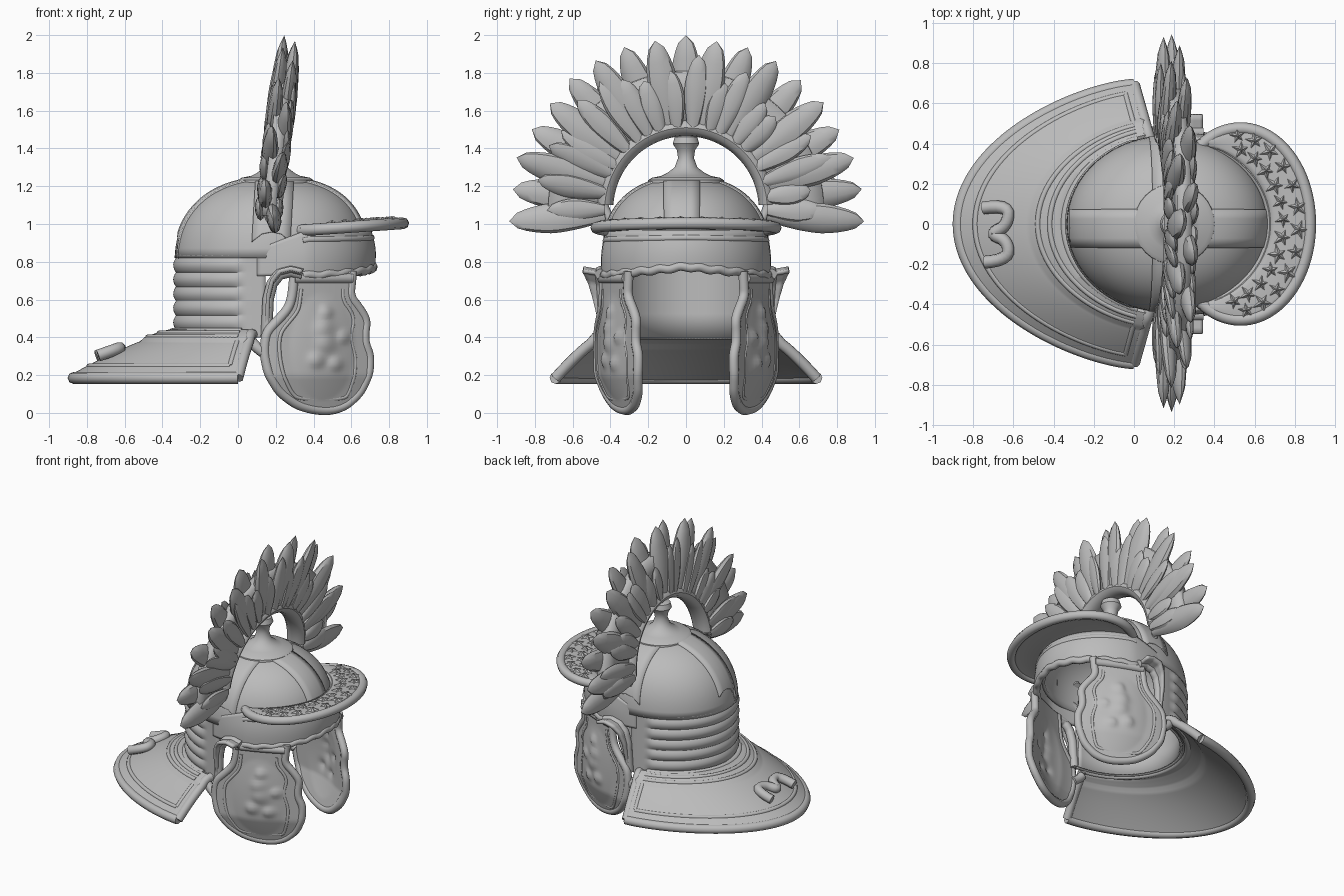
import bpy, bmesh, random
from math import sin, cos, pi, radians, sqrt, exp
from mathutils import Vector

random.seed(4)
if "Cube" in bpy.data.objects:
    bpy.data.objects.remove(bpy.data.objects["Cube"])

metal = bpy.data.materials.new("plain grey")
metal.use_nodes = True
GREY = (0.5, 0.5, 0.5, 1)
metal.diffuse_color = GREY
metal.node_tree.nodes["Principled BSDF"].inputs["Base Color"].default_value = GREY

CX, A, B = 0.17, 0.495, 0.43      # bowl centre and half axes
ROUND = 2.35                      # fullness of the bowl


def finish(ob, angle=40):
    ob.data.materials.clear()
    ob.data.materials.append(metal)
    bpy.ops.object.select_all(action="DESELECT")
    ob.select_set(True)
    bpy.context.view_layer.objects.active = ob
    bpy.ops.object.shade_smooth_by_angle(angle=radians(angle))
    return ob


def from_bmesh(name, bm, thick=0, angle=40):
    bmesh.ops.remove_doubles(bm, verts=bm.verts, dist=0.0002)
    bmesh.ops.recalc_face_normals(bm, faces=bm.faces)
    me = bpy.data.meshes.new(name)
    bm.to_mesh(me)
    bm.free()
    ob = bpy.data.objects.new(name, me)
    bpy.context.collection.objects.link(ob)
    if thick:
        mod = ob.modifiers.new("thickness", "SOLIDIFY")
        mod.thickness, mod.offset = thick, 0
    return finish(ob, angle)


def add_grid(bm, fn, nu, nv):
    rows = [[bm.verts.new(fn(i / nu, j / nv)) for j in range(nv + 1)] for i in range(nu + 1)]
    for a, b in zip(rows, rows[1:]):
        for j in range(nv):
            bm.faces.new((a[j], b[j], b[j + 1], a[j + 1]))


def sheet(name, fn, nu, nv, thick=0):
    bm = bmesh.new()
    add_grid(bm, fn, nu, nv)
    return from_bmesh(name, bm, thick)


def tube(name, pts, r, smooth=False):
    cu = bpy.data.curves.new(name, "CURVE")
    cu.dimensions, cu.bevel_depth, cu.bevel_resolution = "3D", r, 2
    cu.use_fill_caps = True
    sp = cu.splines.new("NURBS" if smooth else "POLY")
    sp.points.add(len(pts) - 1)
    for p, co in zip(sp.points, pts):
        p.co = (*co, 1)
    if smooth:
        sp.order_u, sp.use_endpoint_u, sp.resolution_u = 3, True, 5
    ob = bpy.data.objects.new(name, cu)
    bpy.context.collection.objects.link(ob)
    bpy.ops.object.select_all(action="DESELECT")
    ob.select_set(True)
    bpy.context.view_layer.objects.active = ob
    bpy.ops.object.convert(target="MESH")
    return finish(bpy.context.object, 60)


def path(fn, n=40):
    return [fn(i / n) for i in range(n + 1)]


def lerp_table(table, z):
    for (z0, x0), (z1, x1) in zip(table, table[1:]):
        if z <= z1:
            return x0 + (x1 - x0) * (z - z0) / (z1 - z0)
    return table[-1][1]


def ring(deg, z, grow=0):
    t = radians(deg)
    return Vector((CX + (A + grow) * cos(t), (B + grow) * sin(t), z))


# bowl and its crossed straps
def on_bowl(px, py, lift=0):
    rho = min(1, sqrt(px * px + py * py))
    h = (1 - rho ** ROUND) ** (1 / ROUND)
    return Vector((CX + (A + lift) * px + 0.025 * h, (B + lift) * py, 0.82 + (0.415 + lift) * h))

def bowl(u, v):
    return on_bowl(sin(v * pi / 2) * cos(u * 2 * pi), sin(v * pi / 2) * sin(u * 2 * pi))

sheet("bowl", bowl, 64, 20, 0.022)
sheet("long_strap", lambda u, v: on_bowl(0.97 * sin((u - .5) * pi), (v - .5) * 0.44 * (1 - .1 * abs(u - .5)) - 0.05, .011),
      40, 4, 0.016)
sheet("cross_strap", lambda u, v: on_bowl((v - .5) * 0.4, 0.97 * sin((u - .5) * pi), .011), 40, 4, 0.016)

# finial turned on a lathe
knob = [(0.205, 1.2), (0.2, 1.232), (0.18, 1.245), (0.13, 1.255), (0.1, 1.27), (0.06, 1.3), (0.042, 1.35),
        (0.048, 1.39), (0.07, 1.425), (0.06, 1.46), (0, 1.48)]
sheet("finial", lambda u, v: Vector((0.2 + knob[round(v * 10)][0] * cos(u * 2 * pi),
      knob[round(v * 10)][0] * sin(u * 2 * pi), knob[round(v * 10)][1])), 32, 10)

# ribbed back wall with a smooth lining
def wall(u, v):
    deg, z = 93 + 174 * u, 0.4 + 0.47 * v
    fade = min(1, max(0, (0.03 - ring(deg, z).x) / 0.04))
    rib = abs(sin(pi * (z - 0.44) / 0.076)) if 0.44 < z < 0.82 else 0
    return ring(deg, z, -0.008 + 0.016 * fade * rib)

sheet("back_wall", wall, 64, 60, 0.02)
sheet("wall_lining", lambda u, v: ring(93 + 174 * u, 0.4 + 0.5 * v, -0.03), 48, 4, 0.012)
tube("wall_top_bead", path(lambda u: ring(100 + 160 * u, 0.835, -0.006)), 0.016)

# brow band with its beads, sinking into the wall at both ends
def band(u, v):
    deg = -98 + 196 * u
    z0 = 0.775 - 0.05 * abs(sin(radians(deg)))
    ends = min(1, (98 - abs(deg)) / 30)
    swell = 0.023 + 0.027 * abs(cos(radians(deg))) - 0.02 * v + 0.012 * sin(v * pi)
    return ring(deg, z0 + (0.965 - 0.1 * (1 - ends) - z0) * v, swell * ends - 0.006 * (1 - ends))

sheet("brow_band", band, 64, 10, 0.022)
tube("brow_bead", path(lambda u: band(0.14 + 0.72 * u, 0) + Vector((0, 0, 0.005 * sin(u * 70))), 90), 0.024)
tube("brow_upper_bead", path(lambda u: band(0.14 + 0.72 * u, 0.8)), 0.018)

# front peak
def peak(u, v):
    i, o = radians(-72 + 144 * u), radians(-125 + 250 * u)
    p = Vector((CX + 0.505 * cos(i), B * sin(i), 0)).lerp(Vector((0.53 + 0.345 * cos(o), 0.475 * sin(o), 0)), v)
    p.z = 0.965 + 0.07 * (p.x - 0.32) + 0.008 * sin(pi * v)
    return p

sheet("peak", peak, 48, 6, 0.038)
tube("peak_rim", path(lambda u: peak(u, 1), 60), 0.031)
tube("peak_inner_bead", path(lambda u: peak(u, 0.02)), 0.02)

# star ornaments scattered over the peak
bm = bmesh.new()
for k in range(24):
    c = peak(0.14 + 0.72 * k / 23, 0.35 + 0.38 * (k % 2)) + Vector((0, 0, 0.016))
    turn, size = random.random() * 6, random.uniform(0.045, 0.06)
    rim = [bm.verts.new(c + Vector((cos(turn + j * pi / 5), sin(turn + j * pi / 5), 0)) * size * (1 if j % 2 else .4))
           for j in range(10)]
    tip = bm.verts.new(c + Vector((0, 0, 0.02)))
    for j in range(10):
        bm.faces.new((rim[j], rim[(j + 1) % 10], tip))
from_bmesh("peak_stars", bm, angle=10)

# flared neck guard, stepped near the wall
def guard(u, v):
    t, i = radians(90 + 180 * u), 101 + 158 * u
    outer = Vector((-0.87 * abs(cos(t)) ** 1.35, 0.69 * sin(t), 0))
    p = ring(i, 0).lerp(outer, v)
    p.z = 0.415 - 0.23 * v ** 1.3 + (0.012 if 0.05 < v < 0.3 else 0)
    return p

sheet("neck_guard", guard, 72, 24, 0.045)
tube("guard_rim", path(lambda u: guard(u, 1), 72), 0.032)
for k, (v, r) in enumerate([(0.04, 0.02), (0.17, 0.014), (0.28, 0.014), (0.85, 0.015)]):
    tube(f"guard_ridge_{k}", path(lambda u: guard(0.04 + 0.92 * u, v) + Vector((0, 0, 0.018)), 60), r)
for s, u in (("left", 0), ("right", 1)):
    tube(f"{s}_guard_end_rim", path(lambda v: guard(u, v), 10), 0.03)
    tube(f"{s}_guard_end_ridge", path(lambda v: guard(abs(u - 0.04), 0.3 + 0.55 * v) + Vector((0, 0, 0.018)), 10), 0.015)

# small carrying loop resting on the guard
loop = [(-.75, .08), (-.62, .1), (-.63, -.01), (-.72, -.05), (-.63, -.08), (-.62, -.18), (-.74, -.19)]
tube("carry_loop", [(x, y, 0.335 + 0.35 * (x + 0.65)) for x, y in loop], 0.032, smooth=True)

# cheek guards and ear arches
back = [(.015, .42), (.04, .32), (.1, .23), (.2, .165), (.3, .14), (.42, .145), (.48, .2), (.53, .26), (.6, .285), (.75, .3)]
front = [(.015, .5), (.04, .57), (.1, .64), (.2, .69), (.3, .7), (.37, .67), (.43, .67), (.49, .68), (.55, .645),
         (.6, .59), (.75, .605)]
arch = [(.15, .4), (.155, .5), (.16, .6), (.18, .68), (.22, .73), (.28, .745), (.34, .73)]
# embossed figure as soft bumps: x, z, radius
bumps = [(.46, .53, .035), (.45, .45, .05), (.46, .37, .055), (.55, .4, .03), (.41, .28, .04), (.51, .26, .035)]

for side, s in (("left", 1), ("right", -1)):
    def cheek(u, v, emboss=1):
        z = 0.015 + 0.735 * v ** 1.3
        x0, x1 = lerp_table(back, z), lerp_table(front, z)
        x = x0 + (x1 - x0) * u
        y = 0.465 - 0.215 * max(0, (x - 0.14) / 0.56) ** 1.5 - 0.06 * max(0, 0.2 - z) / 0.2
        lift = sum(0.022 * exp(-((x - a) ** 2 + (z - b) ** 2) / (r * r) * 1.5) for a, b, r in bumps)
        swell = 0.02 * max(0, 1 - ((x - .44) / .17) ** 2 - ((z - .35) / .28) ** 2)
        return Vector((x, s * (y + swell + emboss * lift), z))

    sheet(f"{side}_cheek_guard", cheek, 32, 44, 0.035)
    edge = path(lambda w: cheek(0, 1 - w), 14) + path(lambda w: cheek(1, w), 14)
    tube(f"{side}_cheek_rim", edge, 0.027, smooth=True)
    inset = path(lambda w: cheek(0.14, 0.9 - 0.76 * w, 0), 12) + path(lambda w: cheek(0.86, 0.14 + 0.76 * w, 0), 12)
    tube(f"{side}_cheek_inner_ridge", [p + Vector((0, s * 0.012, 0)) for p in inset], 0.012, smooth=True)
    tube(f"{side}_cheek_hinge", path(lambda u: cheek(u, 0.96) + Vector((0, s * 0.012, 0)), 8), 0.028)

    def ear(u, v):
        k = min(5, int(u * 6))
        (xa, za), (xb, zb) = arch[k], arch[k + 1]
        f = u * 6 - k
        flare = 0.02 + 0.095 * min(1, u * 1.5)
        return Vector((xa + (xb - xa) * f, s * (0.43 + flare * v), za + (zb - za) * f + 0.02 * v))

    sheet(f"{side}_ear_arch", ear, 24, 4, 0.022)
    tube(f"{side}_ear_arch_bead", path(lambda u: ear(u, 0.2), 24), 0.03)
    tube(f"{side}_guard_clasp", [(.07, s * .45, .38), (.1, s * .46, .34), (.15, s * .455, .31)], 0.03, smooth=True)
    tube(f"{side}_crest_hook", [(.165, s * .45, 1.14), (.165, s * .43, 1.06), (.17, s * .385, 1.0)], 0.026, smooth=True)


# leaning crest: arched holder and fans of feathers
def crest(r, deg, off):
    z = 1.08 + r * sin(radians(deg))
    return Vector((0.165 + off + 0.12 * (z - 1.08), r * cos(radians(deg)), z))

def holder(u, v):
    a = v * 2 * pi
    return crest(0.43 + 0.045 * cos(a), 3 + 174 * u, 0.068 * sin(a))

sheet("crest_holder", holder, 40, 12)
sheet("crest_web", lambda u, v: crest(0.44 + 0.29 * v, -3 + 186 * u, 0), 40, 3, 0.07)

def feather(bm, deg, r0, r1, width, off, thick):
    twist = random.uniform(-0.25, 0.25)
    def fn(u, v):
        a = u * 2 * pi
        w = width * (0.45 + 0.55 * sin(min(1, v / 0.6) * pi / 2)) * sqrt(max(0, 1 - max(0, (v - .55) / .45) ** 1.5))
        side = w * cos(a)
        r = r0 + (r1 - r0) * v
        swell = thick * (0.5 + 0.5 * sin(pi * min(1, v + .05))) * sin(a) * min(1, (1 - v) * 8)
        return crest(r, deg + side / r * 180 / pi, off + swell + twist * side)
    add_grid(bm, fn, 10, 12)

bm = bmesh.new()
for k in range(19):
    deg = -4 + 188 * k / 18
    feather(bm, deg, 0.43, 0.945 - 0.025 * sin(radians(deg)) - random.uniform(0, 0.02), 0.08,
            0.03 * (-1) ** k, 0.04)
from_bmesh("long_feathers", bm, angle=35)
bm = bmesh.new()
for k in range(18):
    for off in (-0.05, 0.05):
        feather(bm, 1 + 178 * k / 17 + random.uniform(-3, 3), 0.43, random.uniform(0.66, 0.82), 0.062, off, 0.026)
from_bmesh("short_feathers", bm, angle=35)
